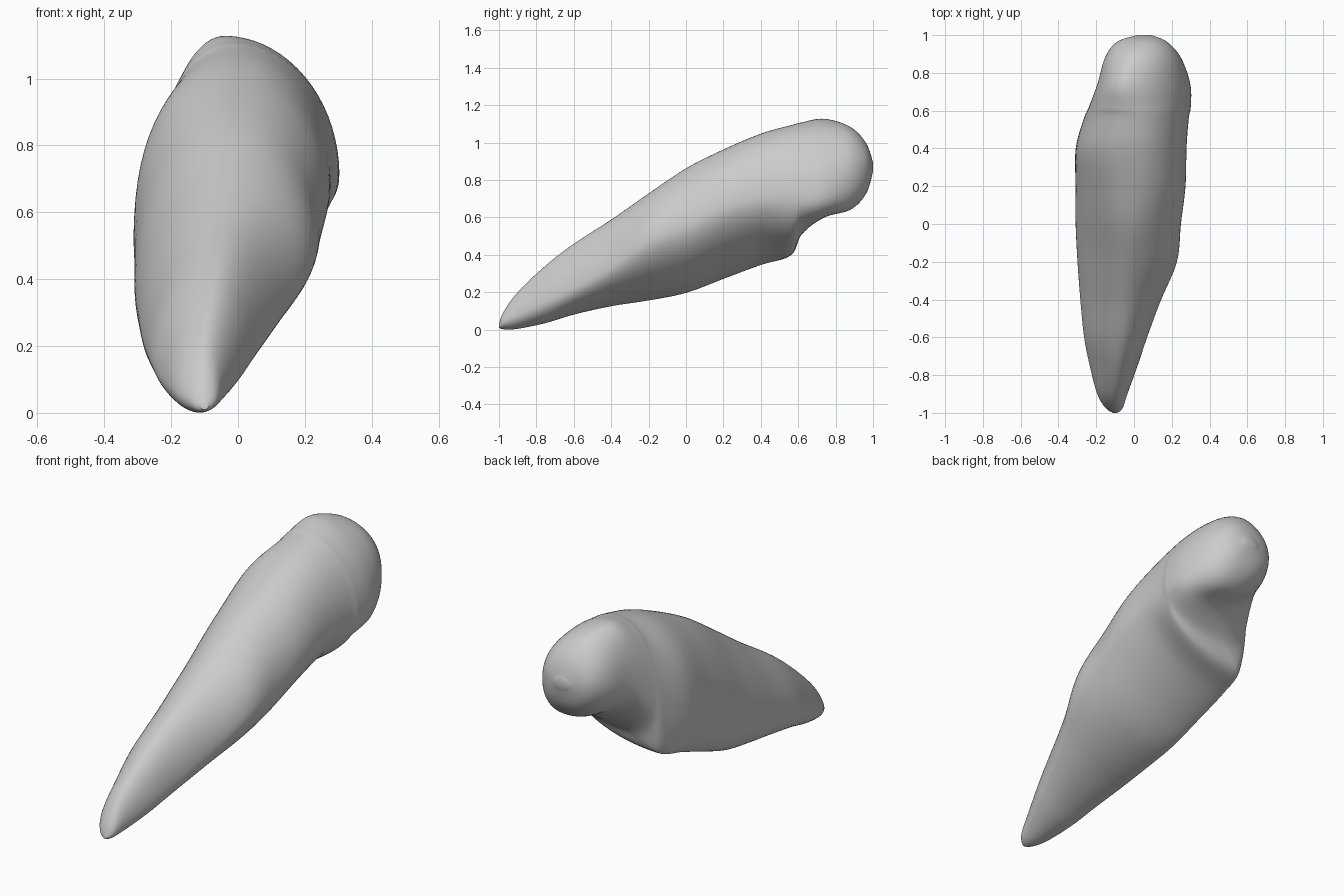
import bpy
import bmesh
import math
from mathutils import Vector

default = bpy.data.objects.get("Cube")
if default:
    bpy.data.objects.remove(default, do_unlink=True)

AROUND = 18      # points in each quarter of a cross-section
STEPS = 8        # rings between two control sections

# Control sections from tip to rounded head:
# y, (top x, z), (bottom x, z), (left-edge x, z), (right-edge x, z)
SECTIONS = [
    (-1, -.1, .03, -.1, .01, -.11, .02, -.09, .02),
    (-.975, -.1, .095, -.11, .002, -.15, .04, -.06, .045),
    (-.9, -.1, .2, -.12, .004, -.195, .07, -.035, .08),
    (-.75, -.08, .345, -.135, .035, -.235, .11, .02, .15),
    (-.6, -.06, .46, -.16, .08, -.265, .17, .07, .22),
    (-.4, -.04, .59, -.19, .125, -.285, .22, .145, .33),
    (-.2, -.02, .73, -.2, .155, -.3, .3, .23, .465),
    (0, 0, .865, -.21, .195, -.31, .37, .25, .54),
    (.2, .02, .965, -.23, .27, -.31, .46, .275, .64),
    (.4, .02, 1.05, -.24, .345, -.31, .56, .28, .69),
    (.56, .01, 1.095, -.22, .395, -.265, .61, .292, .71),
    (.62, -.01, 1.11, -.07, .51, -.24, .69, .302, .71),
    (.74, -.04, 1.13, .13, .6, -.195, .81, .3, .73),
    (.88, .01, 1.085, .1, .64, -.155, .86, .25, .81),
    (.965, .04, .995, .06, .73, -.09, .87, .175, .86),
    (1, .055, .89, .055, .85, .02, .87, .09, .87),
]


def spline(a, b, c, d, t):
    """Catmull-Rom blend of four control sections."""
    return [
        (2 * q + (r - p) * t + (2 * p - 5 * q + 4 * r - s) * t * t
         + (3 * q - p - 3 * r + s) * t ** 3) / 2
        for p, q, r, s in zip(a, b, c, d)
    ]


def ramp(y, low, high):
    """Smooth step from 0 to 1 between two depths."""
    t = min(max((y - low) / (high - low), 0), 1)
    return t * t * (3 - 2 * t)


def quarter(start, end, corner, power):
    """Curved quarter from start to end, bulging to the corner."""
    centre = start + end - corner
    for i in range(AROUND):
        angle = math.pi / 2 * i / AROUND
        yield (centre + (start - centre) * math.cos(angle) ** (2 / power)
               + (end - centre) * math.sin(angle) ** (2 / power))


def ring(section):
    """Closed cross-section through its four extreme points."""
    y, tx, tz, bx, bz, lx, lz, rx, rz = section
    top, bottom = Vector((tx, y, tz)), Vector((bx, y, bz))
    left, right = Vector((lx, y, lz)), Vector((rx, y, rz))
    # The slanted underside is flat mid-body, round on the tip and head
    under = 1.95 - .25 * ramp(y, -.8, -.2) + .8 * ramp(y, .4, .75)
    # The left flank is flat near the tip and swells towards the head
    flank = 1.65 + .6 * ramp(y, -.2, .4) - .3 * ramp(y, .55, .8)
    points = []
    for start, end, power in ((top, right, 1.95), (right, bottom, under),
                              (bottom, left, 2), (left, top, flank)):
        if start in (top, bottom):
            corner = Vector((end.x, y, start.z))
        else:
            corner = Vector((start.x, y, end.z))
        points.extend(quarter(start, end, corner, power))
    return points


# Tapered body, lofted through the sections
bm = bmesh.new()
loops = []
last = len(SECTIONS) - 1
for i in range(last):
    controls = [SECTIONS[min(max(i + k, 0), last)] for k in (-1, 0, 1, 2)]
    for step in range(STEPS):
        loops.append(ring(spline(*controls, step / STEPS)))
loops.append(ring(SECTIONS[last]))
loops = [[bm.verts.new(p) for p in loop] for loop in loops]
for near, far in zip(loops, loops[1:]):
    for j in range(len(near)):
        k = (j + 1) % len(near)
        bm.faces.new((near[j], near[k], far[k], far[j]))

# Closed tip and head
for loop in (loops[0], loops[-1]):
    bm.faces.new(loop)
bmesh.ops.recalc_face_normals(bm, faces=bm.faces)

# Soften the seams where quarters meet
for _ in range(5):
    bmesh.ops.smooth_vert(bm, verts=bm.verts, factor=.5,
                          use_axis_x=True, use_axis_y=False, use_axis_z=True)

mesh = bpy.data.meshes.new("tapered_body")
bm.to_mesh(mesh)
bm.free()
body = bpy.data.objects.new("tapered_body", mesh)
bpy.context.collection.objects.link(body)

# Plain grey surface
grey = bpy.data.materials.new("light_grey")
grey.use_nodes = True
colour = (.6, .6, .6, 1)
grey.diffuse_color = colour
grey.node_tree.nodes["Principled BSDF"].inputs["Base Color"].default_value = colour
mesh.materials.append(grey)

bpy.context.view_layer.objects.active = body
body.select_set(True)
bpy.ops.object.shade_smooth_by_angle(angle=math.radians(50))
